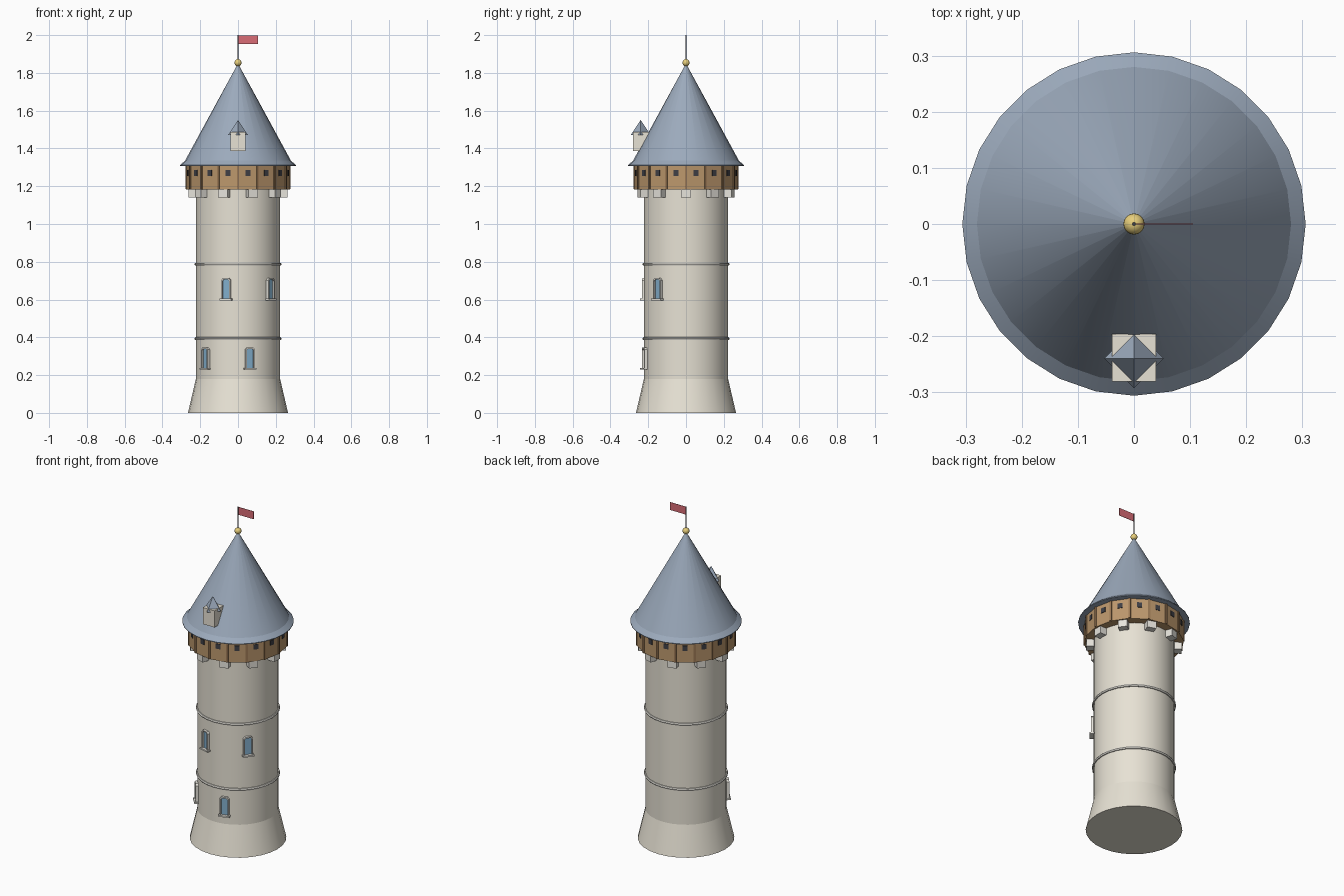
import bpy, bmesh, math
from mathutils import Matrix, Vector

if "Cube" in bpy.data.objects:
    bpy.data.objects.remove(bpy.data.objects["Cube"])


def mat(name, r, g, b):
    m = bpy.data.materials.new(name)
    m.diffuse_color = (r, g, b, 1)
    m.use_nodes = True
    m.node_tree.nodes["Principled BSDF"].inputs["Base Color"].default_value = m.diffuse_color
    return m


STONE = mat("stone", .80, .76, .66)
TRIM = mat("pale_stone", .80, .78, .72)
ROOF = mat("slate", .33, .40, .50)
WOOD = mat("wood", .50, .31, .15)
DARKWOOD = mat("dark_wood", .33, .19, .09)
DARK = mat("opening", .05, .05, .06)
GLASS = mat("glass", .22, .42, .60)
GOLD = mat("gold", .80, .62, .20)
RED = mat("red", .70, .15, .18)


def finish(name, bm, material, smooth=False):
    bmesh.ops.recalc_face_normals(bm, faces=bm.faces)
    me = bpy.data.meshes.new(name)
    bm.to_mesh(me)
    bm.free()
    me.materials.append(material)
    ob = bpy.data.objects.new(name, me)
    bpy.context.collection.objects.link(ob)
    if smooth:
        bpy.ops.object.select_all(action='DESELECT')
        ob.select_set(True)
        bpy.context.view_layer.objects.active = ob
        bpy.ops.object.shade_smooth_by_angle(angle=math.radians(30))
    return ob


def lathe(name, profile, sides, material, smooth=True):
    """Turn (radius, z) points about the z axis; the first and last rings are capped."""
    bm = bmesh.new()
    rings = []
    for r, z in profile:
        rings.append([bm.verts.new((r * math.cos(math.tau * i / sides),
                                    r * math.sin(math.tau * i / sides), z)) for i in range(sides)])
    for a, b in zip(rings, rings[1:]):
        for i in range(sides):
            j = (i + 1) % sides
            bm.faces.new((a[i], a[j], b[j], b[i]))
    bm.faces.new(rings[0])
    bm.faces.new(rings[-1])
    return finish(name, bm, material, smooth)


def box(bm, size, centre, angle=0):
    """Box given in (outward, sideways, up), turned about z."""
    m = Matrix.Rotation(angle, 4, 'Z') @ Matrix.Translation(centre) @ Matrix.Diagonal((*size, 1))
    bmesh.ops.create_cube(bm, size=1, matrix=m)


def around(name, count, start, size, radius, z, material):
    bm = bmesh.new()
    for i in range(count):
        box(bm, size, (radius, 0, z), start + math.tau * i / count)
    return finish(name, bm, material)


# Stone tower with flared foot
lathe("flared_foot", [(.265, 0), (.223, .18)], 28, STONE)
lathe("tower_shaft", [(.223, .18), (.223, 1.2)], 28, STONE)

# String courses
for n, z in enumerate((.393, .787)):
    ring = [(.22, z - .008), (.228, z - .007), (.231, z), (.228, z + .007), (.22, z + .008)]
    lathe(f"string_course_{n + 1}", ring, 28, TRIM)

# Corbels and timber gallery
around("corbels", 10, 0, (.05, .052, .045), .237, 1.163, TRIM)
lathe("gallery_wall", [(.274, 1.183), (.274, 1.315)], 16, WOOD, False)
around("gallery_posts", 16, 0, (.012, .012, .13), .272, 1.249, DARKWOOD)
around("gallery_openings", 16, math.pi / 16, (.008, .028, .03), .268, 1.27, DARK)

# Conical roof with splayed eaves
lathe("roof_eaves", [(.306, 1.308), (.306, 1.312), (.28, 1.336)], 28, ROOF)
lathe("roof_cone", [(.28, 1.336), (.001, 1.848)], 28, ROOF)

# Tower windows: (degrees from front, sill height)
for n, (deg, z) in enumerate(((-49, .235), (16, .235), (-16, .602), (49, .602))):
    a = math.radians(deg - 90)
    # Arched outline of the opening, as (sideways, up)
    outer = [(-.026, 0), (-.026, .10), (-.017, .111), (.017, .111), (.026, .10), (.026, 0)]
    inner = [(-.019, 0), (-.019, .097), (-.012, .104), (.012, .104), (.019, .097), (.019, 0)]
    rot = Matrix.Rotation(a, 4, 'Z')
    bm = bmesh.new()
    grid = [[bm.verts.new(rot @ Vector((d, u, z + v))) for u, v in line]
            for d, line in ((.21, outer), (.236, outer), (.236, inner), (.21, inner))]
    for k in range(4):
        p, q = grid[k], grid[(k + 1) % 4]
        for i in range(5):
            bm.faces.new((p[i], p[i + 1], q[i + 1], q[i]))
    for i in (0, 5):
        bm.faces.new([g[i] for g in grid])
    finish(f"window_frame_{n + 1}", bm, TRIM)
    bm = bmesh.new()
    bm.faces.new([bm.verts.new(rot @ Vector((.226, u, z + v))) for u, v in inner])
    finish(f"window_pane_{n + 1}", bm, GLASS)
    bm = bmesh.new()
    box(bm, (.036, .064, .009), (.226, 0, z - .002), a)
    finish(f"window_sill_{n + 1}", bm, TRIM)

# Dormer on the front of the roof
bm = bmesh.new()
box(bm, (.078, .086, .098), (0, -.238, 1.436))
bm.free()
bm = bmesh.new()
box(bm, (.078, .085, .1), (0, -.2385, 1.437))
finish("dormer_body", bm, STONE)
bm = bmesh.new()
bmesh.ops.create_cone(bm, cap_ends=True, segments=4, radius1=.053, radius2=0, depth=.079,
                      matrix=Matrix.Translation((0, -.24, 1.511)))
co = max(bm.verts, key=lambda v: abs(v.co.x)).co
if abs(co.x) < .045:
    bmesh.ops.rotate(bm, verts=bm.verts, cent=(0, -.24, 0), matrix=Matrix.Rotation(math.pi / 4, 3, 'Z'))
finish("dormer_roof", bm, ROOF)

# Finial ball, flagpole and flag
bm = bmesh.new()
bmesh.ops.create_uvsphere(bm, u_segments=16, v_segments=10, radius=.019,
                          matrix=Matrix.Translation((0, 0, 1.854)))
finish("finial_ball", bm, GOLD, True)
lathe("flagpole", [(.0035, 1.84), (.0035, 2.0)], 8, DARK)
bm = bmesh.new()
box(bm, (.102, .002, .047), (.054, 0, 1.9755))
finish("flag", bm, RED)
